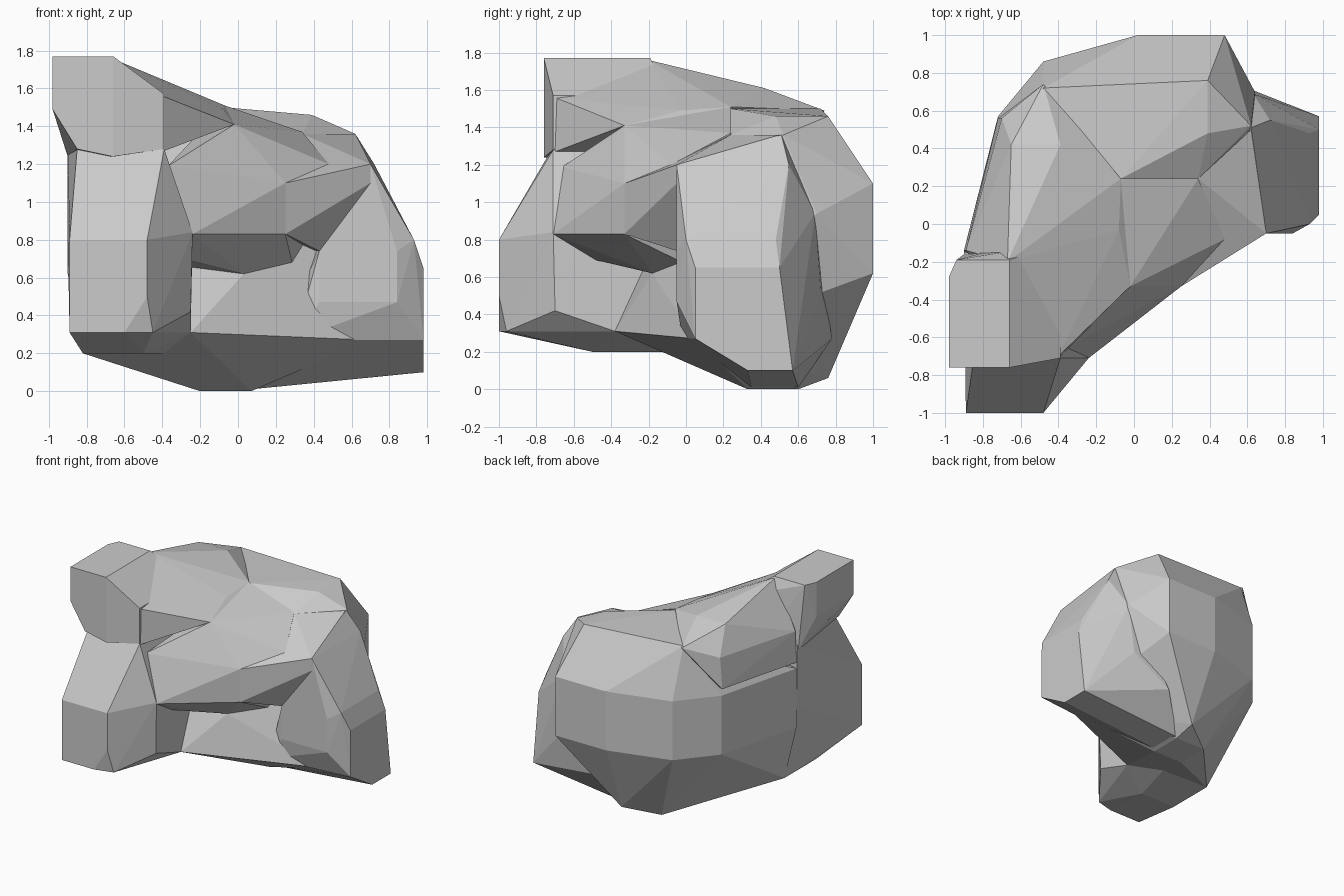
import bpy, bmesh

def block(name, sections):
    """Faceted convex block wrapped around horizontal outlines {z: [(x, y), ...]}."""
    bm = bmesh.new()
    for z, outline in sections.items():
        for x, y in outline:
            bm.verts.new((x, y, z))
    res = bmesh.ops.convex_hull(bm, input=bm.verts)
    junk = {v for v in res["geom_interior"] + res["geom_unused"]
            if isinstance(v, bmesh.types.BMVert)}
    bmesh.ops.delete(bm, geom=list(junk), context='VERTS')
    bmesh.ops.dissolve_limit(bm, angle_limit=0.03, verts=bm.verts, edges=bm.edges)
    bmesh.ops.recalc_face_normals(bm, faces=bm.faces)
    me = bpy.data.meshes.new(name)
    bm.to_mesh(me)
    bm.free()
    ob = bpy.data.objects.new(name, me)
    bpy.context.collection.objects.link(ob)
    return ob

# main mass, rounded at the back and resting on a small flat base
body = block("boulder", {
    0.00: [(-.2, .33), (.07, .33), (-.2, .6), (.07, .6)],
    0.06: [(.05, .76)],
    0.20: [(-.82, -.1), (-.39, -.1)],
    0.27: [(.7, .05), (.28, -.08), (.05, .82)],
    0.31: [(-.25, -.38)],
    0.62: [(.03, -.18), (.02, 1), (.48, 1), (-.48, .86), (-.72, .57), (-.9, -.14)],
    0.94: [(.64, .7)],
    1.10: [(.02, 1), (.48, 1), (-.48, .86), (-.72, .57), (-.9, -.14)],
    1.36: [(.62, .52), (.34, .24)],
    1.46: [(-.07, .76), (.39, .76), (.39, .48)],
    1.50: [(-.48, .72), (-.07, .24)]})

# front left foot
left_foot = block("left_foot", {
    0.20: [(-.82, -.5), (-.5, -.5), (-.39, -.1), (-.82, -.1)],
    0.31: [(-.89, -1), (-.6, -1), (-.45, -.96), (-.25, -.38)],
    0.42: [(-.25, -.7)],
    0.50: [(-.48, -1)],
    0.80: [(-.89, -1), (-.48, -1), (-.9, -.14)],
    0.84: [(-.24, -.71), (-.28, 0)],
    1.28: [(-.85, -.72), (-.39, -.71), (-.9, -.15), (-.39, -.1)]})

# overhanging ledge at the top left
ledge = block("top_ledge", {
    1.24: [(-.66, -.76), (-.9, -.16), (-.6, -.1)],
    1.28: [(-.85, -.76), (-.39, -.71)],
    1.49: [(-.98, -.76), (-.98, -.28)],
    1.57: [(-.39, -.71), (-.39, -.1)],
    1.77: [(-.98, -.76), (-.66, -.76), (-.98, -.28), (-.94, -.19), (-.66, -.19)]})

# crest running back from the ledge
crest = block("crest", {
    1.15: [(-.9, -.14), (-.72, .56)],
    1.27: [(-.39, -.7), (-.5, .6)],
    1.40: [(-.89, -.14), (-.7, .56)],
    1.41: [(-.02, -.33)],
    1.49: [(-.48, .74), (-.08, -.03)],
    1.51: [(-.07, .24)],
    1.56: [(-.4, -.7)],
    1.61: [(-.65, .42), (-.39, .42)],
    1.76: [(-.67, -.2)]})

# wall over the hollow in the front
lintel = block("front_lintel", {
    0.62: [(.03, -.18), (-.3, .1), (.3, .1)],
    0.69: [(-.25, -.48)],
    0.83: [(-.24, -.71), (.25, -.33)],
    1.10: [(.25, -.33)],
    1.14: [(.02, -.33)],
    1.19: [(-.37, -.66)],
    1.20: [(.48, -.08)],
    1.37: [(.34, .24)],
    1.41: [(-.02, -.33)],
    1.51: [(-.07, .24)]})

# shoulder joining the lintel to the buttress
shoulder = block("shoulder", {
    0.74: [(.43, -.05), (.4, .2)],
    0.83: [(.25, -.33), (.2, .1)],
    1.10: [(.25, -.33), (.7, -.05)],
    1.20: [(.48, -.08), (.7, -.05)],
    1.36: [(.62, .5), (.34, .24)]})

# right-hand buttress
buttress = block("right_buttress", {
    0.01: [(.07, .35), (.07, .6)],
    0.10: [(.62, .3), (.98, .33), (.98, .57), (.7, .57)],
    0.27: [(.7, .04), (.98, .05), (.3, -.02), (.3, .78)],
    0.47: [(.43, -.05), (.84, -.05)],
    0.52: [(.6, .72)],
    0.65: [(.98, .05), (.98, .5)],
    0.74: [(.43, -.05), (.84, -.05), (.43, .3)],
    0.80: [(.93, .0), (.93, .48)],
    0.94: [(.63, .69)],
    1.10: [(.7, -.05)],
    1.20: [(.7, -.05), (.72, .55)],
    1.36: [(.62, .51)]})

# fuse the blocks into one stone
bpy.context.view_layer.objects.active = body
for part in (left_foot, ledge, crest, lintel, shoulder, buttress):
    m = body.modifiers.new("fuse", 'BOOLEAN')
    m.operation, m.solver, m.object = 'UNION', 'EXACT', part
    bpy.ops.object.modifier_apply(modifier=m.name)
    bpy.data.objects.remove(part)
